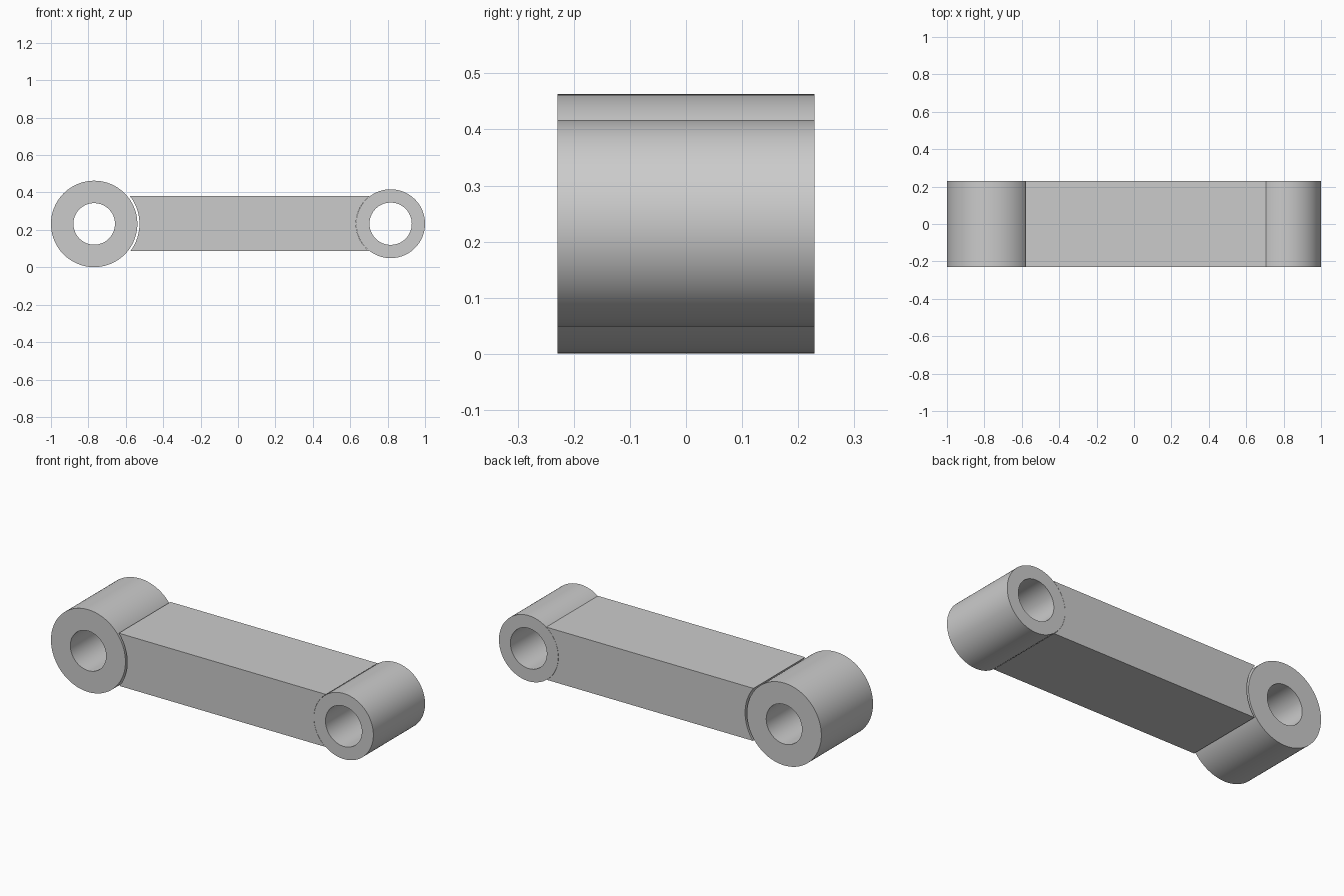
import bpy
import bmesh
import math

cube = bpy.data.objects.get("Cube")
if cube:
    bpy.data.objects.remove(cube, do_unlink=True)

HALF_DEPTH = 0.229
ARM_BOTTOM, ARM_TOP = 0.087, 0.382
BIG = dict(x=-0.769, z=0.232, radius=0.231, bore=0.111)
SMALL = dict(x=0.816, z=0.233, radius=0.184, bore=0.113)

grey = bpy.data.materials.new("plain grey")
grey.use_nodes = True
colour = (0.6, 0.6, 0.6, 1)
grey.diffuse_color = colour
grey.node_tree.nodes["Principled BSDF"].inputs["Base Color"].default_value = colour


def finish(name, bm):
    bmesh.ops.recalc_face_normals(bm, faces=bm.faces)
    mesh = bpy.data.meshes.new(name)
    bm.to_mesh(mesh)
    bm.free()
    obj = bpy.data.objects.new(name, mesh)
    bpy.context.collection.objects.link(obj)
    mesh.materials.append(grey)
    bpy.ops.object.select_all(action="DESELECT")
    obj.select_set(True)
    bpy.context.view_layer.objects.active = obj
    bpy.ops.object.shade_smooth_by_angle(angle=math.radians(30))


def bored_cylinder(name, x, z, radius, bore, segments=96):
    """Sweep a rectangular section around the bore axis."""
    bm = bmesh.new()
    section = [(bore, -HALF_DEPTH), (radius, -HALF_DEPTH),
               (radius, HALF_DEPTH), (bore, HALF_DEPTH)]
    rings = []
    for i in range(segments):
        a = 2 * math.pi * i / segments
        rings.append([bm.verts.new((x + r * math.cos(a), y, z + r * math.sin(a)))
                      for r, y in section])
    for i, ring in enumerate(rings):
        following = rings[(i + 1) % segments]
        for j in range(4):
            k = (j + 1) % 4
            bm.faces.new((ring[j], ring[k], following[k], following[j]))
    finish(name, bm)


def saddle(end, clearance, side, steps=32):
    """Concave arc of the arm around a ring, from bottom to top."""
    r = end["radius"] + clearance
    low = math.asin((ARM_BOTTOM - end["z"]) / r)
    high = math.asin((ARM_TOP - end["z"]) / r)
    angles = [low + (high - low) * i / steps for i in range(steps + 1)]
    return [(end["x"] + side * r * math.cos(a), end["z"] + r * math.sin(a))
            for a in angles]


# Pivot rings at both ends
bored_cylinder("large_pivot_ring", **BIG)
bored_cylinder("small_pivot_ring", **SMALL)

# Connecting arm with a curved seat at each end
outline = saddle(SMALL, 0.001, -1) + saddle(BIG, 0.011, 1)[::-1]
bm = bmesh.new()
front = [bm.verts.new((x, -HALF_DEPTH, z)) for x, z in outline]
back = [bm.verts.new((x, HALF_DEPTH, z)) for x, z in outline]
bm.faces.new(front)
bm.faces.new(back[::-1])
for i in range(len(outline)):
    j = (i + 1) % len(outline)
    bm.faces.new((front[i], back[i], back[j], front[j]))
finish("connecting_arm", bm)
